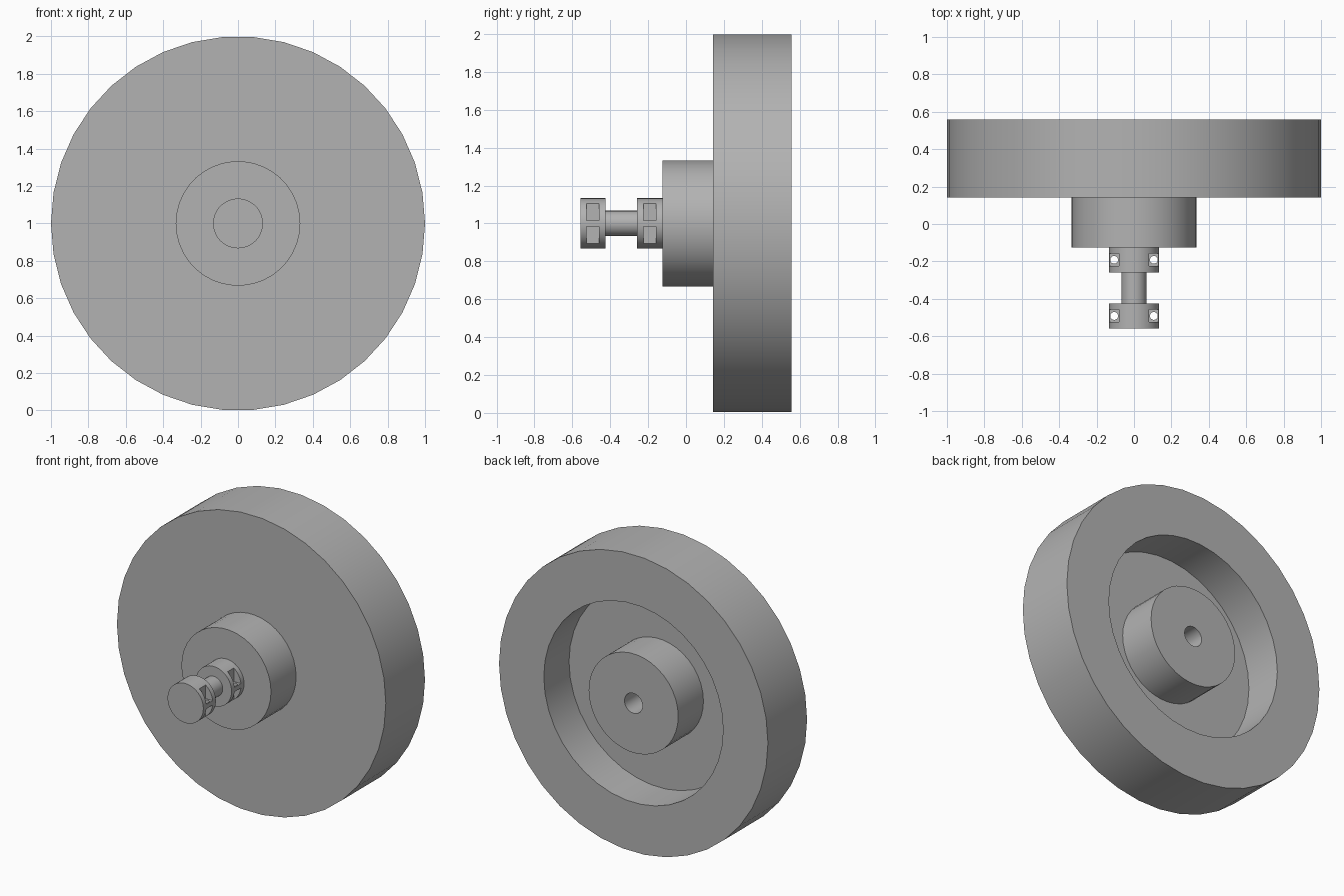
import bpy, bmesh, math
from mathutils import Matrix

if "Cube" in bpy.data.objects:
    bpy.data.objects.remove(bpy.data.objects["Cube"], do_unlink=True)

GREY = (0.45, 0.45, 0.45, 1)
steel = bpy.data.materials.new("plain grey")
steel.use_nodes = True
steel.diffuse_color = GREY
steel.node_tree.nodes["Principled BSDF"].inputs["Base Color"].default_value = GREY

# Stations along the axle, front to back
FRONT, NECK, COLLAR, HUB, DISC, WEB, BACK = -0.558, -0.425, -0.258, -0.125, 0.142, 0.29, 0.558
AXIS_Z = 1.0
BORE = 0.067


def add_object(name, bm):
    bmesh.ops.recalc_face_normals(bm, faces=bm.faces)
    mesh = bpy.data.meshes.new(name)
    bm.to_mesh(mesh)
    bm.free()
    mesh.materials.append(steel)
    obj = bpy.data.objects.new(name, mesh)
    bpy.context.collection.objects.link(obj)
    return obj


def activate(obj):
    bpy.ops.object.select_all(action='DESELECT')
    obj.select_set(True)
    bpy.context.view_layer.objects.active = obj


def smooth(obj):
    activate(obj)
    bpy.ops.object.shade_smooth_by_angle(angle=math.radians(30))


def ring(name, profile, sides):
    """Turn a closed (radius, y) profile around the axle."""
    bm = bmesh.new()
    loops = []
    for i in range(sides):
        a = math.tau * i / sides
        loops.append([bm.verts.new((r * math.cos(a), y, AXIS_Z + r * math.sin(a)))
                      for r, y in profile])
    n = len(profile)
    for i in range(sides):
        here, there = loops[i], loops[(i + 1) % sides]
        for j in range(n):
            k = (j + 1) % n
            bm.faces.new((here[j], here[k], there[k], there[j]))
    return add_object(name, bm)


def rod(name, radius, y0, y1, sides):
    """Solid cylinder lying along the axle."""
    bm = bmesh.new()
    place = Matrix.Translation((0, (y0 + y1) / 2, AXIS_Z)) @ Matrix.Rotation(math.pi / 2, 4, 'X')
    bmesh.ops.create_cone(bm, cap_ends=True, segments=sides, radius1=radius,
                          radius2=radius, depth=y1 - y0, matrix=place)
    return add_object(name, bm)


def cut(target, cutter):
    activate(target)
    mod = target.modifiers.new("cut", 'BOOLEAN')
    mod.operation, mod.solver, mod.object = 'DIFFERENCE', 'EXACT', cutter
    bpy.ops.object.modifier_apply(modifier=mod.name)
    bpy.data.objects.remove(cutter, do_unlink=True)


def clamp_collar(name, y0, y1):
    """Collar with four screw pockets and two upright screw holes."""
    collar = rod(name, 0.133, y0, y1, 48)
    mid = (y0 + y1) / 2
    for side in (-1, 1):
        # Pockets above and below a thin middle web
        for up in (-1, 1):
            bm = bmesh.new()
            place = Matrix.Translation((side * 0.14, mid, AXIS_Z + up * 0.115))
            bmesh.ops.create_cube(bm, size=1, matrix=place @ Matrix.Diagonal((0.12, 0.067, 0.2, 1)))
            cut(collar, add_object("pocket_cutter", bm))
        # Screw hole through the web
        bm = bmesh.new()
        bmesh.ops.create_cone(bm, cap_ends=True, segments=20, radius1=0.021, radius2=0.021,
                              depth=0.1, matrix=Matrix.Translation((side * 0.106, mid, AXIS_Z)))
        cut(collar, add_object("screw_hole_cutter", bm))
    return collar


# Heavy rim with a recessed back and a thin web reaching into the hub
rim = ring("flywheel_rim", [(0.3, DISC), (1, DISC), (1, BACK), (0.667, BACK),
                            (0.667, WEB), (0.3, WEB)], 38)
# Bored hub standing out at the front and flush at the back
hub = ring("hub", [(BORE, HUB), (0.333, HUB), (0.333, BACK), (BORE, BACK)], 38)
# Shaft between the two collars
shaft = rod("shaft", BORE, NECK - 0.05, COLLAR + 0.05, 32)
front_collar = clamp_collar("front_collar", FRONT, NECK)
rear_collar = clamp_collar("rear_collar", COLLAR, HUB)

for part in (rim, hub, shaft, front_collar, rear_collar):
    smooth(part)
